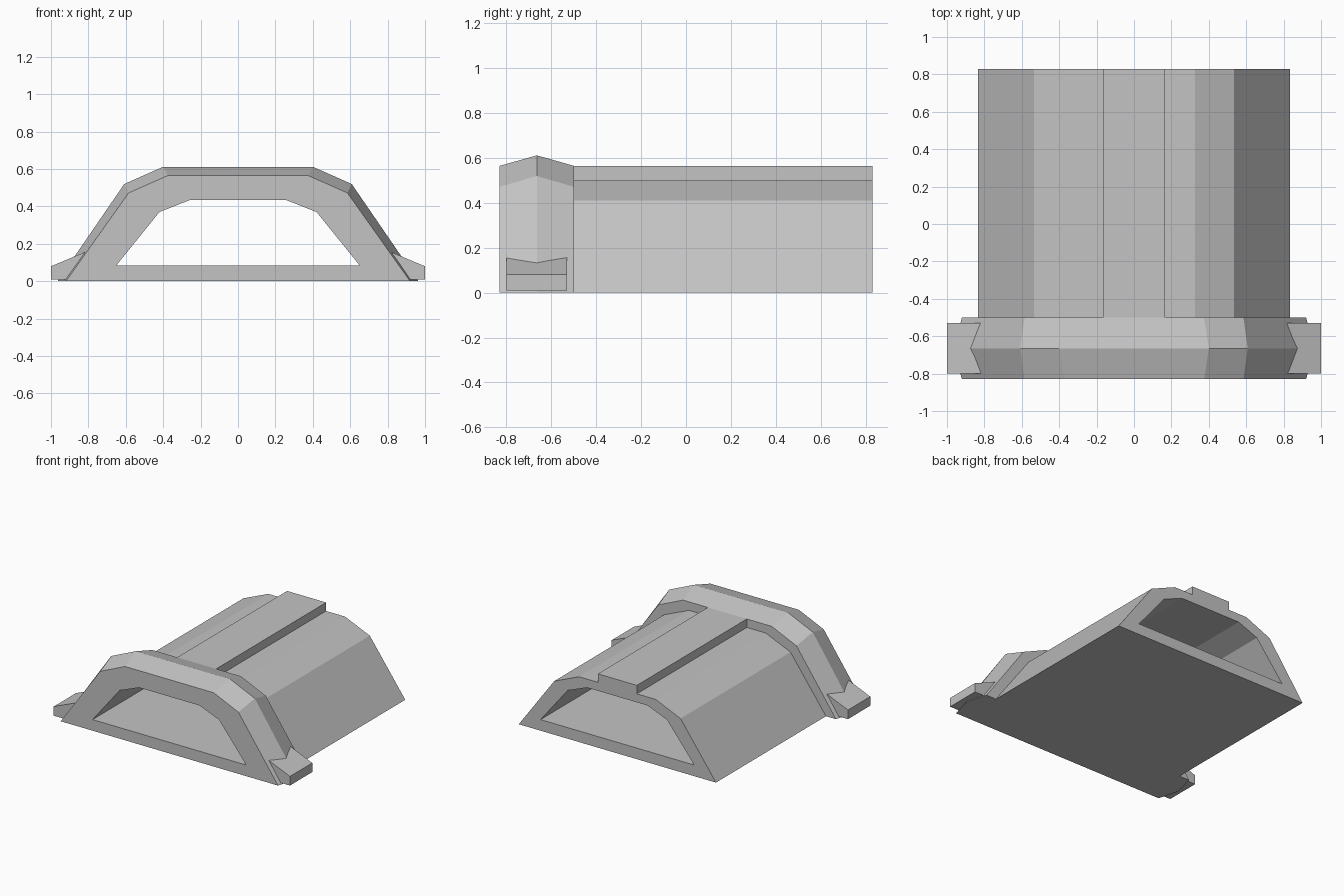
import bpy
import bmesh

cube = bpy.data.objects.get("Cube")
if cube:
    bpy.data.objects.remove(cube, do_unlink=True)

GREY = (0.55, 0.55, 0.55, 1.0)
mat = bpy.data.materials.new("plain grey")
mat.use_nodes = True
mat.diffuse_color = GREY
mat.node_tree.nodes["Principled BSDF"].inputs["Base Color"].default_value = GREY


def symmetric(half):
    """Closed outline from its +x half, listed from bottom to top."""
    return half + [(-x, z) for x, z in reversed(half)]


def wall(bm, sections):
    """Join successive (y, outline) sections; return the two end edge loops."""
    rings = [[bm.verts.new((x, y, z)) for x, z in outline] for y, outline in sections]
    n = len(rings[0])
    for a, b in zip(rings, rings[1:]):
        for i in range(n):
            j = (i + 1) % n
            bm.faces.new((a[i], a[j], b[j], b[i]))
    return [[bm.edges.get((r[i], r[(i + 1) % n])) for i in range(n)]
            for r in (rings[0], rings[-1])]


def loft(name, sections, hole=None):
    """Solid lofted along y, optionally pierced by a constant hole."""
    bm = bmesh.new()
    ends = wall(bm, sections)
    if hole:
        inner = wall(bm, [(sections[0][0], hole), (sections[-1][0], hole)])
        ends = [a + b for a, b in zip(ends, inner)]
    for edges, direction in zip(ends, (-1, 1)):
        bmesh.ops.triangle_fill(bm, edges=edges, use_beauty=True, normal=(0, direction, 0))
    bmesh.ops.recalc_face_normals(bm, faces=bm.faces)
    mesh = bpy.data.meshes.new(name)
    bm.to_mesh(mesh)
    bm.free()
    mesh.materials.append(mat)
    obj = bpy.data.objects.new(name, mesh)
    bpy.context.collection.objects.link(obj)
    return obj


FRONT, RIDGE, JOIN, BACK = -0.83, -0.665, -0.5, 0.83

# Passage that runs through the whole length
opening = symmetric([(0.65, 0.085), (0.42, 0.37), (0.255, 0.435)])

# Tunnel body with the raised strip along its roof
body = symmetric([(0.835, 0), (0.535, 0.41), (0.325, 0.5), (0.165, 0.5), (0.165, 0.565)])
loft("tunnel_body", [(JOIN, body), (BACK, body)], opening)

# Entrance arch, swelling to a ridge halfway along
rim = symmetric([(0.92, 0), (0.585, 0.472), (0.375, 0.565)])
ridge = symmetric([(0.965, 0), (0.608, 0.52), (0.4, 0.612)])
loft("entrance_arch", [(FRONT, rim), (RIDGE, ridge), (JOIN, rim)], opening)

# Sloped foot on each side of the arch
for name, side in (("left_foot", 1), ("right_foot", -1)):
    foot = [(side * x, z) for x, z in ((0.78, 0.01), (1, 0.01), (1, 0.08), (0.78, 0.172))]
    loft(name, [(-0.8, foot), (-0.53, foot)])
